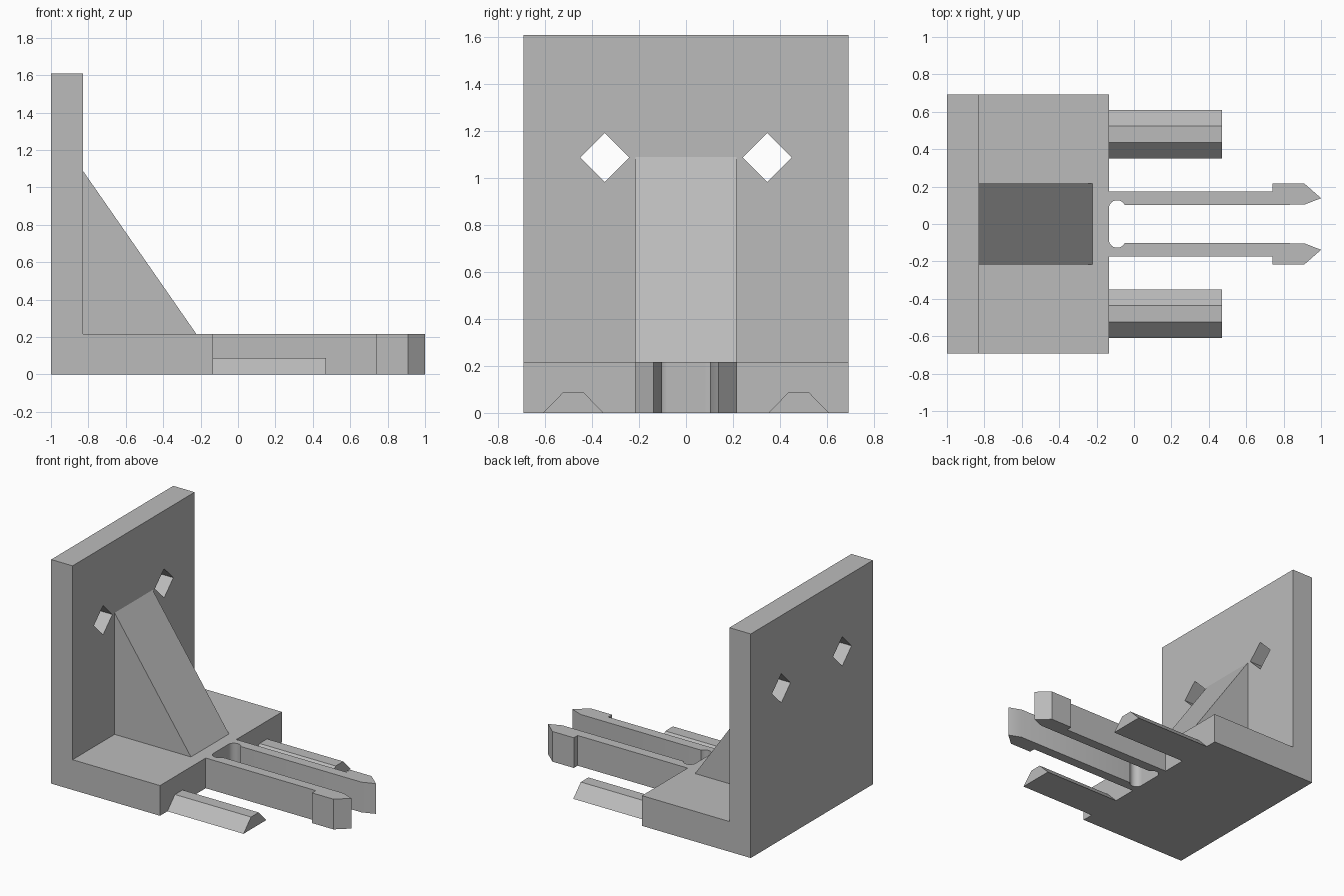
import bpy, bmesh, math
from mathutils import Vector

if "Cube" in bpy.data.objects:
    bpy.data.objects.remove(bpy.data.objects["Cube"])

grey = bpy.data.materials.new("plain grey")
grey.diffuse_color = (0.5, 0.5, 0.5, 1)
grey.use_nodes = True
grey.node_tree.nodes["Principled BSDF"].inputs["Base Color"].default_value = grey.diffuse_color


def prism(name, points, place, direction):
    """Extrude a flat profile; place maps each 2D point into space."""
    bm = bmesh.new()
    face = bm.faces.new([bm.verts.new(place(*p)) for p in points])
    ext = bmesh.ops.extrude_face_region(bm, geom=[face])
    moved = [v for v in ext["geom"] if isinstance(v, bmesh.types.BMVert)]
    bmesh.ops.translate(bm, verts=moved, vec=Vector(direction))
    bmesh.ops.recalc_face_normals(bm, faces=bm.faces)
    mesh = bpy.data.meshes.new(name)
    bm.to_mesh(mesh)
    bm.free()
    mesh.materials.append(grey)
    obj = bpy.data.objects.new(name, mesh)
    bpy.context.collection.objects.link(obj)
    return obj


HALF, WALL, EDGE, TOP, DECK = 0.693, -0.83, -0.135, 1.61, 0.217

# L-shaped bracket: upright wall and thick base
bracket = prism("bracket",
                [(-1, 0), (EDGE, 0), (EDGE, DECK), (WALL, DECK), (WALL, TOP), (-1, TOP)],
                lambda x, z: (x, -HALF, z), (0, 2 * HALF, 0))

# Wedge brace between wall and base
prism("brace", [(WALL, DECK), (-0.223, DECK), (WALL, 1.09)],
      lambda x, z: (x, -0.216, z), (0, 0.432, 0))

# Clip arm outline: rounded relief at the root, barbed tip
arm = []
for i in range(13):
    a = math.radians(180 - (180 - 26.4) * i / 12)
    arm.append((-0.09 + 0.045 * math.cos(a), 0.082 + 0.045 * math.sin(a)))
arm += [(0.91, 0.103), (1, 0.138), (0.91, 0.217), (0.74, 0.217),
        (0.74, 0.174), (EDGE, 0.174)]

# Guide rail cross-section
rail = [(-0.129, 0), (0.129, 0), (0.043, 0.088), (-0.043, 0.088)]

# Diamond hole outline
R = 0.105
diamond = [(-R, 0), (0, -R), (R, 0), (0, R)]

for side, s in (("left", 1), ("right", -1)):
    clip = prism(side + "_clip_arm", arm, lambda x, y: (x, s * y, 0), (0, 0, DECK))
    # smooth the rounded relief only
    bpy.context.view_layer.objects.active = clip
    clip.select_set(True)
    bpy.ops.object.shade_smooth_by_angle(angle=math.radians(25))
    clip.select_set(False)

    prism(side + "_guide_rail", rail,
          lambda y, z: (EDGE, s * 0.48 + y, z), (0.605, 0, 0))

    # Diamond hole through the wall
    cutter = prism(side + "_hole_cutter", diamond,
                   lambda y, z: (-1.1, s * 0.346 + y, 1.088 + z), (0.4, 0, 0))
    cutter.hide_render = True
    cutter.hide_set(True)
    cut = bracket.modifiers.new(side + "_hole", "BOOLEAN")
    cut.operation = "DIFFERENCE"
    cut.solver = "EXACT"
    cut.object = cutter
